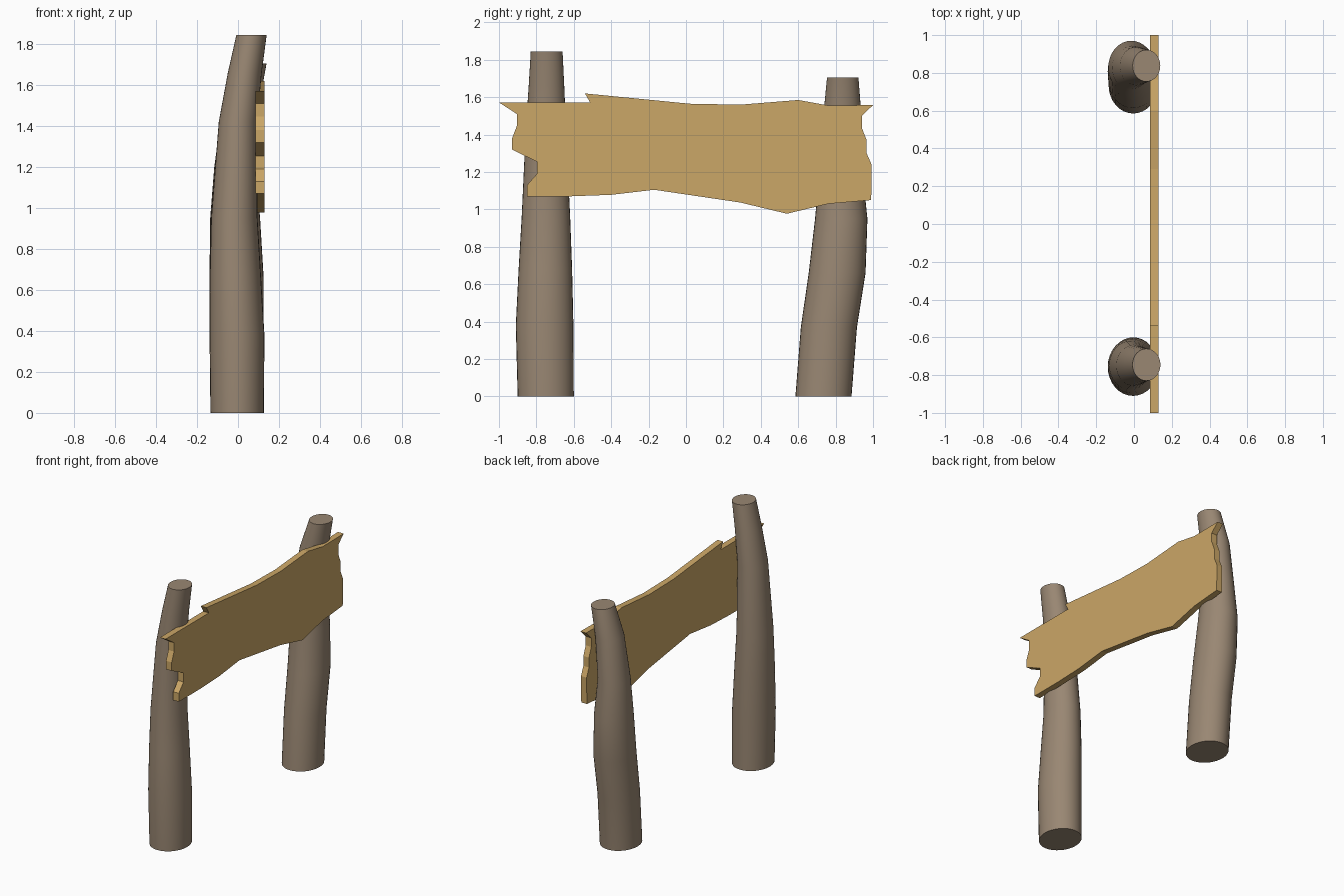
import bpy, bmesh, math

if "Cube" in bpy.data.objects:
    bpy.data.objects.remove(bpy.data.objects["Cube"])


def material(name, rgb):
    m = bpy.data.materials.new(name)
    m.diffuse_color = (*rgb, 1)
    m.use_nodes = True
    m.node_tree.nodes["Principled BSDF"].inputs["Base Color"].default_value = m.diffuse_color
    return m


def finish(bm, name, mat):
    bmesh.ops.recalc_face_normals(bm, faces=bm.faces)
    me = bpy.data.meshes.new(name)
    bm.to_mesh(me)
    bm.free()
    me.materials.append(mat)
    ob = bpy.data.objects.new(name, me)
    bpy.context.collection.objects.link(ob)
    return ob


def post(name, rings, mat, sides=32):
    """Loft elliptical rings (z, x centre, y centre, y radius) into a log."""
    bm = bmesh.new()
    loops = []
    for z, cx, cy, ry in rings:
        loops.append([bm.verts.new((cx + 0.87 * ry * math.cos(2 * math.pi * i / sides),
                                    cy + ry * math.sin(2 * math.pi * i / sides), z))
                      for i in range(sides)])
    for a, b in zip(loops, loops[1:]):
        for i in range(sides):
            j = (i + 1) % sides
            bm.faces.new((a[i], a[j], b[j], b[i]))
    bm.faces.new(loops[0][::-1])
    bm.faces.new(loops[-1])
    ob = finish(bm, name, mat)
    bpy.ops.object.select_all(action='DESELECT')
    ob.select_set(True)
    bpy.context.view_layer.objects.active = ob
    bpy.ops.object.shade_smooth_by_angle(angle=math.radians(30))


bark = material("grey brown bark", (0.319, 0.242, 0.171))
wood = material("light plank wood", (0.60, 0.385, 0.135))

# Two bent, tapering posts
post("tall_front_post", [
    (0.00, -0.004, -0.750, 0.150), (0.38, -0.005, -0.756, 0.154),
    (0.68, -0.013, -0.752, 0.143), (0.95, -0.018, -0.749, 0.130),
    (1.42, 0.000, -0.749, 0.108), (1.66, 0.033, -0.746, 0.095),
    (1.845, 0.066, -0.745, 0.085)], bark)
post("short_back_post", [
    (0.00, -0.004, 0.735, 0.150), (0.37, -0.006, 0.764, 0.150),
    (0.66, -0.007, 0.808, 0.152), (0.95, -0.014, 0.830, 0.140),
    (1.20, -0.015, 0.828, 0.116), (1.50, 0.014, 0.836, 0.102),
    (1.705, 0.066, 0.838, 0.084)], bark)

# Ragged plank: outline in (y, z), extruded along x
outline = [
    (-1.0, 1.572), (-0.513, 1.572), (-0.54, 1.62), (0.02, 1.565), (0.29, 1.56),
    (0.60, 1.585), (0.765, 1.555), (1.0, 1.558), (0.94, 1.50), (0.94, 1.436),
    (0.966, 1.37), (0.966, 1.30), (0.993, 1.238), (0.99, 1.05), (0.76, 1.03),
    (0.54, 0.977), (0.29, 1.037), (-0.17, 1.105), (-0.40, 1.078), (-0.62, 1.07),
    (-0.85, 1.07), (-0.85, 1.13), (-0.797, 1.19), (-0.797, 1.255), (-0.93, 1.32),
    (-0.93, 1.38), (-0.904, 1.447), (-0.904, 1.51)]
bm = bmesh.new()
face = bm.faces.new([bm.verts.new((0.086, y, z)) for y, z in outline])
ext = bmesh.ops.extrude_face_region(bm, geom=[face], use_keep_orig=True)
for v in [g for g in ext["geom"] if isinstance(g, bmesh.types.BMVert)]:
    v.co.x = 0.130
finish(bm, "sign_plank", wood)
